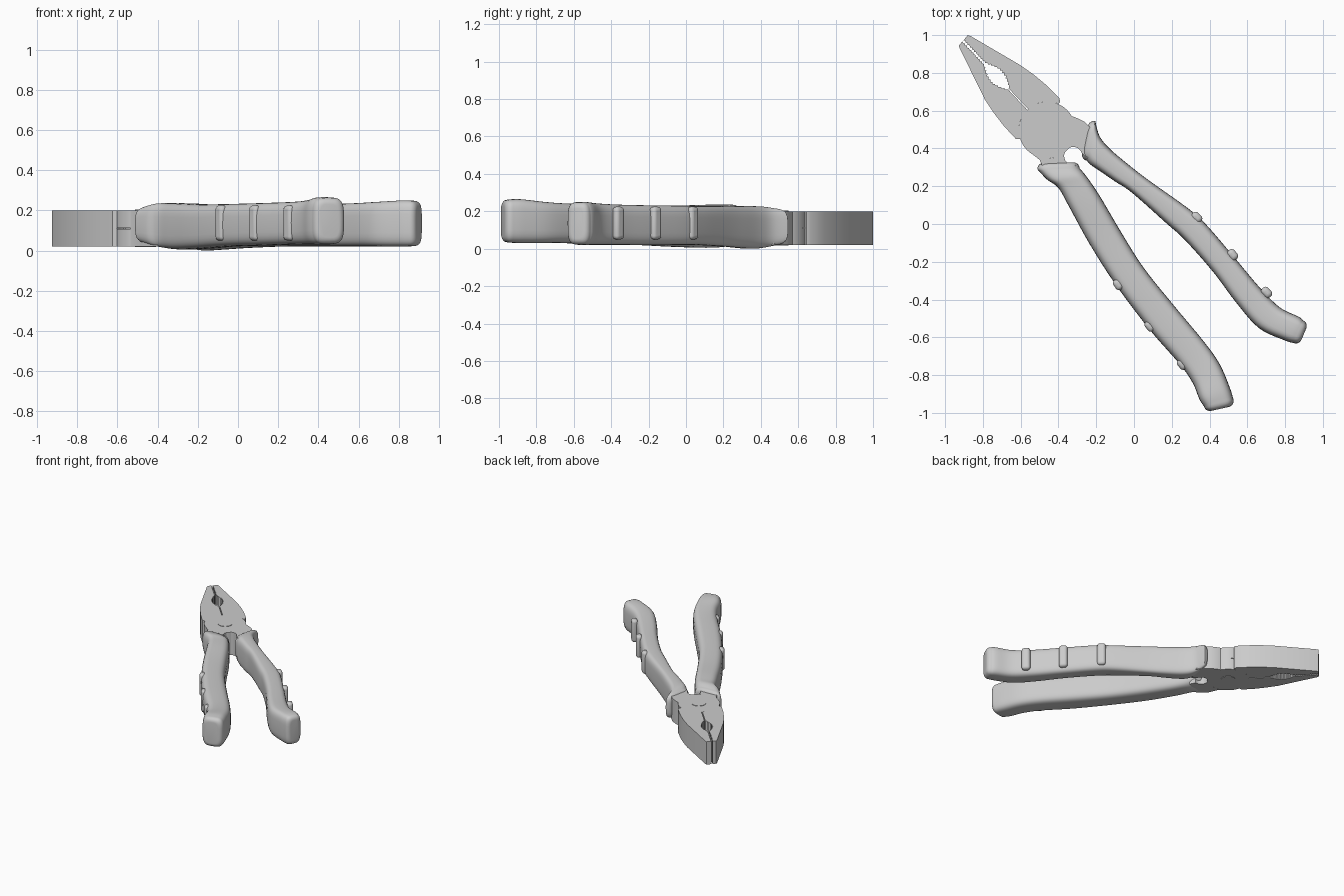
import bpy, bmesh, math
from mathutils import Vector

if "Cube" in bpy.data.objects:
    bpy.data.objects.remove(bpy.data.objects["Cube"])

PIVOT = Vector((-0.46, 0.497))
TIP = Vector((-0.905, 0.97))
ALONG = (PIVOT - TIP).normalized()
SIDE = Vector((-ALONG.y, ALONG.x))      # points to the right-hand jaw
Z0, Z1, ZM = 0.02, 0.2, 0.11


def finish(bm, name, angle=35):
    bmesh.ops.recalc_face_normals(bm, faces=bm.faces)
    me = bpy.data.meshes.new(name)
    bm.to_mesh(me)
    bm.free()
    ob = bpy.data.objects.new(name, me)
    bpy.context.collection.objects.link(ob)
    bpy.ops.object.select_all(action='DESELECT')
    ob.select_set(True)
    bpy.context.view_layer.objects.active = ob
    bpy.ops.object.shade_smooth_by_angle(angle=math.radians(angle))
    return ob


def plate(name, pts, z0=Z0, z1=Z1):
    bm = bmesh.new()
    face = bm.faces.new([bm.verts.new((p[0], p[1], z0)) for p in pts])
    ext = bmesh.ops.extrude_face_region(bm, geom=[face])
    top = [g for g in ext['geom'] if isinstance(g, bmesh.types.BMVert)]
    bmesh.ops.translate(bm, verts=top, vec=(0, 0, z1 - z0))
    return finish(bm, name)


def arc(a0, a1, r=0.15, c=PIVOT, n=16):
    out = []
    for i in range(n + 1):
        a = math.radians(a0 + (a1 - a0) * i / n)
        out.append((c[0] + r * math.cos(a), c[1] + r * math.sin(a)))
    return out


def seam(sign):
    # toothed gripping edge, round gripping hole, then plain cutting edge
    pts = []
    for i in range(60):
        s = 0.49 * i / 59
        off = 0.003
        if s < 0.17:
            off += 0.006 * (i % 2)
        elif s < 0.35:
            off += 0.032 * math.sin(math.pi * (s - 0.17) / 0.18) + 0.008 * (i % 2)
        pts.append(tuple(TIP + ALONG * s + SIDE * off * sign))
    return pts


# Jaws
plate("right_jaw", seam(1) + arc(132, 84) + [
    (-0.40, 0.637), (-0.39, 0.645), (-0.395, 0.665), (-0.47, 0.74), (-0.53, 0.79),
    (-0.60, 0.84), (-0.865, 0.995), (-0.88, 1.0)])
plate("left_jaw", seam(-1) + arc(135, 198) + [
    (-0.625, 0.45), (-0.69, 0.52), (-0.74, 0.585), (-0.79, 0.66), (-0.925, 0.935),
    (-0.926, 0.947)])

# Half-lapped pivot discs and the pin
plate("upper_pivot_disc", arc(0, 352.5, n=47), ZM + 0.002, Z1)
plate("lower_pivot_disc", arc(0, 352.5, n=47), Z0, ZM - 0.002)
plate("pivot_pin", arc(0, 350, r=0.052, n=35), Z0 - 0.003, Z1 + 0.003)

# Necks between the discs and the grips, with the round relief hole between them
HOLE = (-0.322, 0.36)
plate("right_neck", arc(-46, 58) + [
    (-0.36, 0.575), (-0.315, 0.567), (-0.26, 0.54), (-0.19, 0.47), (-0.19, 0.35),
    (-0.25, 0.35)] + arc(20, 130, r=0.048, c=HOLE, n=10))
plate("left_neck", arc(240, 310) + arc(140, 285, r=0.048, c=HOLE, n=10) + [
    (-0.29, 0.27), (-0.40, 0.21), (-0.47, 0.27), (-0.50, 0.34)])


def spline(rows, steps=5):
    # Catmull-Rom through rows of numbers
    rows = [Vector(r) for r in rows]
    out = []
    for i in range(len(rows) - 1):
        a, b, c, d = (rows[max(0, min(len(rows) - 1, i + k))] for k in (-1, 0, 1, 2))
        for j in range(steps):
            t = j / steps
            out.append(0.5 * (2 * b + (c - a) * t + (2 * a - 5 * b + 4 * c - d) * t ** 2
                              + (3 * b - a - 3 * c + d) * t ** 3))
    return out + [rows[-1]]


def grip(name, rows, r=0.032, n=36, power=3.8):
    # rows: outer x, outer y, inner x, inner y, bottom z, top z
    rows = spline(rows)
    rings = []

    def ring(row, shift=Vector((0, 0)), inset=0.0):
        o, i = Vector(row[0:2]), Vector(row[2:4])
        mid, half = (o + i) / 2 + shift, (o - i) / 2
        zc, zh = (row[4] + row[5]) / 2, (row[5] - row[4]) / 2
        half = half * (1 - inset / half.length)
        zh -= inset
        pts = []
        for k in range(n):
            a = 2 * math.pi * k / n
            u, v = math.cos(a), math.sin(a)
            u = math.copysign(abs(u) ** (2 / power), u)
            v = math.copysign(abs(v) ** (2 / power), v)
            p = mid + half * u
            pts.append((p.x, p.y, zc + zh * v))
        return pts

    def cap(row, near):
        chord = Vector(row[0:2]) - Vector(row[2:4])
        out = Vector((-chord.y, chord.x)).normalized()
        away = Vector(row[0:2]) + Vector(row[2:4]) - Vector(near[0:2]) - Vector(near[2:4])
        if out.dot(away) < 0:
            out = -out
        return [ring(row, out * r * math.sin(a), r * (1 - math.cos(a)))
                for a in (math.pi / 2 * k / 5 for k in range(1, 6))]

    rings = cap(rows[0], rows[1])[::-1] + [ring(w) for w in rows] + cap(rows[-1], rows[-2])
    bm = bmesh.new()
    vs = [[bm.verts.new(p) for p in rg] for rg in rings]
    for a, b in zip(vs, vs[1:]):
        for k in range(n):
            bm.faces.new((a[k], a[(k + 1) % n], b[(k + 1) % n], b[k]))
    bm.faces.new(vs[0])
    bm.faces.new(vs[-1])
    return finish(bm, name, 60)


# Grips
grip("left_grip", [
    (-0.512, 0.29, -0.288, 0.295, 0.035, 0.22),
    (-0.46, 0.235, -0.262, 0.265, 0.02, 0.235),
    (-0.40, 0.19, -0.225, 0.215, 0.01, 0.235),
    (-0.34, 0.085, -0.17, 0.13, 0.005, 0.235),
    (-0.235, -0.106, -0.07, -0.04, 0.01, 0.23),
    (-0.10, -0.317, 0.05, -0.23, 0.02, 0.232),
    (0.08, -0.556, 0.21, -0.43, 0.025, 0.237),
    (0.24, -0.74, 0.36, -0.61, 0.03, 0.243),
    (0.31, -0.84, 0.45, -0.735, 0.03, 0.252),
    (0.345, -0.925, 0.505, -0.86, 0.03, 0.265),
    (0.37, -0.965, 0.527, -0.93, 0.033, 0.263)])
grip("right_grip", [
    (-0.205, 0.545, -0.25, 0.335, 0.02, 0.215),
    (-0.182, 0.465, -0.225, 0.31, 0.005, 0.225),
    (-0.13, 0.40, -0.18, 0.28, 0.0, 0.228),
    (-0.03, 0.315, -0.10, 0.225, 0.005, 0.228),
    (0.08, 0.23, -0.01, 0.165, 0.012, 0.228),
    (0.27, 0.095, 0.17, 0.005, 0.02, 0.228),
    (0.37, 0.01, 0.27, -0.085, 0.02, 0.23),
    (0.53, -0.175, 0.42, -0.255, 0.02, 0.232),
    (0.66, -0.33, 0.54, -0.415, 0.02, 0.236),
    (0.77, -0.44, 0.66, -0.55, 0.02, 0.243),
    (0.87, -0.49, 0.795, -0.615, 0.02, 0.25),
    (0.895, -0.51, 0.845, -0.63, 0.022, 0.248)])

# Finger ribs on the outer sides
RIBS = {"left": ((-0.083, -0.32, -55), (0.085, -0.54, -52), (0.256, -0.742, -50)),
        "right": ((0.332, 0.035, -45), (0.522, -0.163, -50), (0.702, -0.362, -48))}
for side, spots in RIBS.items():
    for i, (x, y, ang) in enumerate(spots):
        bpy.ops.mesh.primitive_cube_add(size=1, location=(x, y, 0.137),
                                        rotation=(0, 0, math.radians(ang)))
        ob = bpy.context.object
        ob.name = f"{side}_finger_rib_{i + 1}"
        ob.scale = (0.062, 0.046, 0.175)
        bpy.ops.object.transform_apply(location=False, rotation=False, scale=True)
        mod = ob.modifiers.new("round", 'BEVEL')
        mod.width, mod.segments = 0.02, 4
        bpy.ops.object.shade_smooth_by_angle(angle=math.radians(60))
